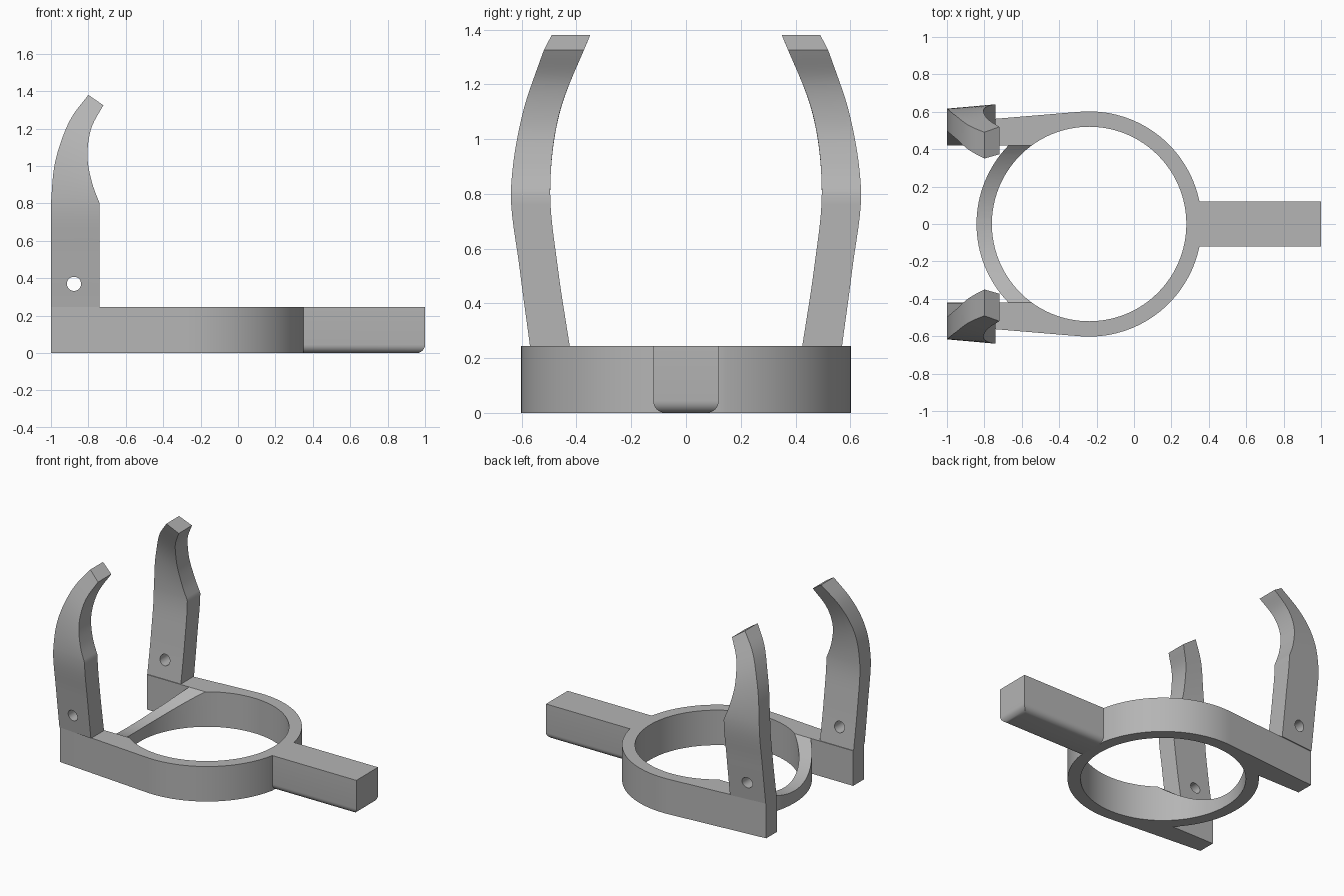
import bpy, bmesh, math
from mathutils import Vector

if "Cube" in bpy.data.objects:
    bpy.data.objects.remove(bpy.data.objects["Cube"], do_unlink=True)

gray = bpy.data.materials.new("plain_gray")
gray.use_nodes = True
gray.diffuse_color = (0.46, 0.46, 0.46, 1)
gray.node_tree.nodes["Principled BSDF"].inputs["Base Color"].default_value = (0.46, 0.46, 0.46, 1)

H = 0.245           # height of the base
CX = -0.24          # ring centre
R_OUT, R_IN = 0.602, 0.52
HANDLE_Y = 0.12
ARM_Y = 0.42        # inner side of the arms


def finish(bm, name):
    bmesh.ops.recalc_face_normals(bm, faces=bm.faces)
    mesh = bpy.data.meshes.new(name)
    bm.to_mesh(mesh)
    bm.free()
    mesh.materials.append(gray)
    obj = bpy.data.objects.new(name, mesh)
    bpy.context.collection.objects.link(obj)
    return obj


def activate(obj):
    bpy.ops.object.select_all(action='DESELECT')
    obj.select_set(True)
    bpy.context.view_layer.objects.active = obj


def cut_cylinder(obj, radius, depth, loc, rot, sides):
    bpy.ops.mesh.primitive_cylinder_add(vertices=sides, radius=radius, depth=depth,
                                        location=loc, rotation=rot)
    cutter = bpy.context.object
    cutter.hide_render = True
    cutter.data.materials.append(gray)
    activate(obj)
    mod = obj.modifiers.new("cut", 'BOOLEAN')
    mod.operation, mod.solver, mod.object = 'DIFFERENCE', 'EXACT', cutter
    bpy.ops.object.modifier_apply(modifier=mod.name)
    bpy.data.objects.remove(cutter, do_unlink=True)


def smooth(obj):
    activate(obj)
    bpy.ops.object.shade_smooth_by_angle(angle=math.radians(25))


def spline(keys, u):
    """Smooth curve through evenly spaced keys, u from 0 to 1."""
    keys = [Vector(k) for k in keys]
    keys = [2 * keys[0] - keys[1]] + keys + [2 * keys[-1] - keys[-2]]
    s = min(max(u, 0), 1) * (len(keys) - 3)
    i = min(int(s), len(keys) - 4)
    t = s - i
    a, b, c, d = keys[i:i + 4]
    return 0.5 * (2 * b + (c - a) * t + (2 * a - 5 * b + 4 * c - d) * t ** 2
                  + (3 * b - a - 3 * c + d) * t ** 3)


# Ring with two tapering arms, as one extruded outline
def arc(start, end, n):
    return [(CX + R_OUT * math.cos(start + (end - start) * i / n),
             R_OUT * math.sin(start + (end - start) * i / n)) for i in range(n + 1)]


half = arc(math.asin(HANDLE_Y / R_OUT), math.radians(95), 32)
half += [(-1, 0.541), (-1, ARM_Y)]
half += arc(math.pi - math.asin(ARM_Y / R_OUT), math.pi, 16)
outline = half + [(x, -y) for x, y in reversed(half[:-1])]
bm = bmesh.new()
floor = bm.faces.new([bm.verts.new((x, y, 0)) for x, y in outline])
top = bmesh.ops.extrude_face_region(bm, geom=[floor])["geom"]
for v in top:
    if isinstance(v, bmesh.types.BMVert):
        v.co.z = H
base = finish(bm, "ring_base")
cut_cylinder(base, R_IN, 1, (CX, 0, 0.1), (0, 0, 0), 96)

# Rounded dip in the ring between the arms
DIP = 0.16
dip_r = (ARM_Y ** 2 + DIP ** 2) / (2 * DIP)
cut_cylinder(base, dip_r, 0.7, (-0.75, 0, H - DIP + dip_r), (0, math.pi / 2, 0), 128)
smooth(base)

# Handle with rounded lower edges
x0 = half[0][0]
bm = bmesh.new()
bmesh.ops.create_cube(bm, size=1)
for v in bm.verts:
    v.co = (x0 if v.co.x < 0 else 1, v.co.y * 2 * HANDLE_Y, 0 if v.co.z < 0 else H)
edges = [e for e in bm.edges if all(v.co.z < 0.01 for v in e.verts)
         and any(v.co.x > 0.9 for v in e.verts)]
bmesh.ops.bevel(bm, geom=edges, offset=0.045, segments=6, profile=0.5, affect='EDGES')
smooth(finish(bm, "handle"))

# Curved prongs: four-cornered sections swept up both edges
BACK = [(-1, 0.8), (-0.985, 0.98), (-0.95, 1.12), (-0.89, 1.26), (-0.8, 1.38)]
FRONT = [(-0.74, 0.8), (-0.78, 0.91), (-0.805, 1.05), (-0.785, 1.2), (-0.72, 1.325)]
SIDES = [(0.57, 0.425), (0.608, 0.468), (0.64, 0.496), (0.602, 0.462), (0.496, 0.35)]
TIP = 1.38


def make_prong(name, side):
    bm = bmesh.new()
    stations = [((-1, z), (-0.74, z)) for z in [H + (0.8 - H) * i / 14 for i in range(14)]]
    stations += [(spline(BACK, i / 24), spline(FRONT, i / 24)) for i in range(25)]
    rows = []
    for pair in stations:
        corners = []
        for x, z in pair:
            outer, inner = spline(SIDES, (z - H) / (TIP - H))
            corners.append([(x, side * (outer + 0.09 * (x + 0.74)), z), (x, side * inner, z)])
        ring = corners[0] + corners[1][::-1]
        rows.append([bm.verts.new(c) for c in ring])
    for a, b in zip(rows, rows[1:]):
        for i in range(4):
            j = (i + 1) % 4
            bm.faces.new((a[i], a[j], b[j], b[i]))
    bm.faces.new(rows[0])
    bm.faces.new(rows[-1])
    obj = finish(bm, name)
    # Pin hole
    cut_cylinder(obj, 0.038, 0.6, (-0.877, side * 0.5, 0.37), (math.pi / 2, 0, 0), 32)
    smooth(obj)


make_prong("left_prong", 1)
make_prong("right_prong", -1)
